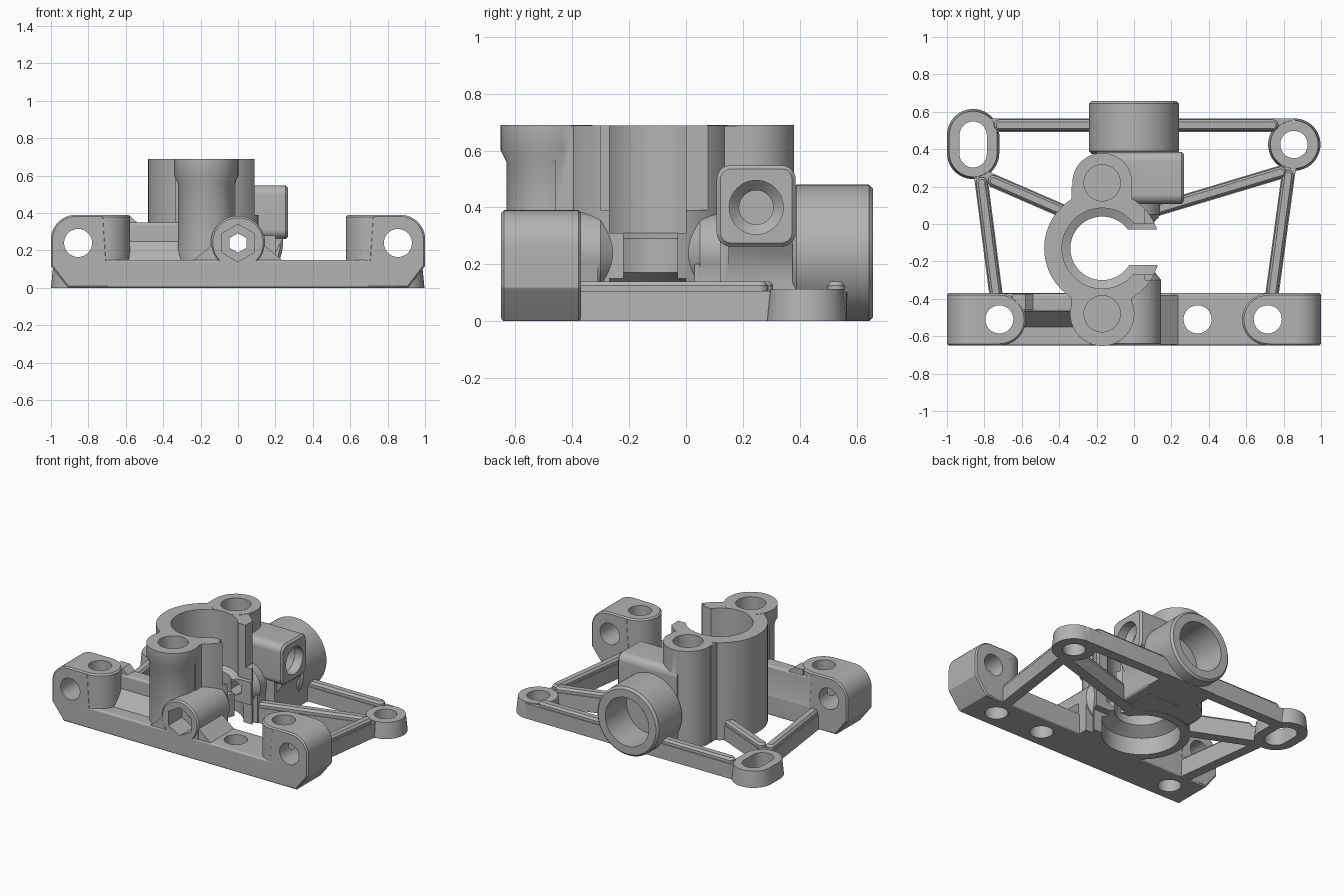
import bpy, bmesh, math
from mathutils import Vector
from mathutils.geometry import convex_hull_2d

cube = bpy.data.objects.get("Cube")
if cube:
    bpy.data.objects.remove(cube, do_unlink=True)

grey = bpy.data.materials.new("plain grey")
grey.use_nodes = True
GREY = (0.45, 0.45, 0.45, 1)
grey.diffuse_color = GREY
grey.node_tree.nodes["Principled BSDF"].inputs["Base Color"].default_value = GREY

AXES = {"z": lambda u, v, w: (u, v, w),
        "y": lambda u, v, w: (u, w, v),
        "x": lambda u, v, w: (w, u, v)}


def loft(name, circles, axis, levels, n=48):
    """Hull around circles (u, v, r), lofted through levels (position, radius change)."""
    rim = []
    for u, v, r in circles:
        for i in range(n if r else 1):
            a = math.pi / 2 + math.tau * i / n
            rim.append((u, v, r, math.cos(a), math.sin(a)))
    order = convex_hull_2d([Vector((u + r * c, v + r * s)) for u, v, r, c, s in rim])
    bm = bmesh.new()
    rings = []
    for w, dr in levels:
        ring = []
        for i in order:
            u, v, r, c, s = rim[i]
            k = r + dr if r else 0
            ring.append(bm.verts.new(AXES[axis](u + k * c, v + k * s, w)))
        rings.append(ring)
    m = len(order)
    for low, high in zip(rings, rings[1:]):
        for i in range(m):
            j = (i + 1) % m
            bm.faces.new((low[i], low[j], high[j], high[i]))
    bm.faces.new(rings[0])
    bm.faces.new(rings[-1])
    bmesh.ops.recalc_face_normals(bm, faces=bm.faces)
    mesh = bpy.data.meshes.new(name)
    bm.to_mesh(mesh)
    bm.free()
    mesh.materials.append(grey)
    ob = bpy.data.objects.new(name, mesh)
    bpy.context.scene.collection.objects.link(ob)
    return ob


def prism(name, circles, axis, lo, hi, bevel=0.0, n=48):
    levels = [(lo, 0), (hi, 0)]
    if bevel:
        levels = [(lo, -bevel), (lo + bevel, 0), (hi - bevel, 0), (hi, -bevel)]
    return loft(name, circles, axis, levels, n)


def rect(u0, u1, v0, v1, r=0.0):
    return [(u, v, r) for u in (u0 + r, u1 - r) for v in (v0 + r, v1 - r)]


solids, cutters = [], []
add, cut = solids.append, cutters.append

# front bar with raised ends
add(prism("front_bar", rect(-0.65, -0.37, 0, 0.15, 0.012), "x", -0.85, 0.85))
for s, side in ((1, "left"), (-1, "right")):
    end = [(s * 0.87, 0.26, 0.13), (s * 0.99, 0.12, 0.01), (s * 0.905, 0.01, 0.01),
           (s * 0.7, 0.01, 0.01), (s * 0.725, 0.38, 0.01)]
    add(prism(side + "_end_block", end, "y", -0.65, -0.37, 0.009))
    add(loft(side + "_end_boss", [(s * 0.717, -0.51, 0.139)], "z",
             [(0.01, 0), (0.38, 0), (0.39, -0.01)]))
    cut(prism("cross_hole", [(s * 0.855, 0.24, 0.075)], "y", -0.8, -0.2))
for x in (-0.72, 0.34, 0.715):
    cut(prism("bar_hole", [(x, -0.51, 0.075)], "z", -0.1, 0.6))

# wall joining the raised end to the column, with a sloped foot
add(prism("wall", rect(-0.47, -0.371, 0.02, 0.35, 0.015), "x", -0.7, -0.2))
add(prism("wall_foot", [(-0.56, 0.14, 0), (-0.54, 0.155, 0), (-0.49, 0.2, 0),
                        (-0.46, 0.26, 0), (-0.42, 0.14, 0)], "x", -0.7, -0.2))
add(prism("wall_ramp", [(-0.65, 0.3, 0), (-0.65, 0.389, 0), (-0.58, 0.388, 0),
                        (-0.54, 0.35, 0), (-0.54, 0.3, 0)], "y", -0.46, -0.375))

# bearing column and its two screw posts
CX, CY = -0.17, -0.13
add(prism("bearing_column", [(CX, CY, 0.31)], "z", 0, 0.688, n=96))
add(loft("front_post", [(CX, -0.48, 0.172)], "z",
         [(0.005, -0.02), (0.56, -0.02), (0.6, 0), (0.69, 0)]))
add(prism("rear_post", [(CX, 0.22, 0.16)], "z", 0.005, 0.69))
add(prism("column_web", rect(CX - 0.165, CX + 0.16, -0.46, 0.2), "z", 0.01, 0.687))
for y in (-0.48, 0.22):
    cut(prism("post_hole", [(CX, y, 0.097)], "z", 0.33, 0.8))
cut(loft("column_bore", [(CX, CY, 0.215)], "z",
         [(-0.1, 0.035), (0.12, 0.035), (0.17, -0.045), (0.29, -0.045),
          (0.31, 0), (0.8, 0)], n=96))

# clamp jaws on the screw axis
add(loft("front_jaw", [(0, 0.24, 0.145)], "y",
         [(-0.65, -0.01), (-0.64, 0), (-0.3, 0), (-0.21, -0.07)]))
add(loft("rear_jaw", [(0, 0.24, 0.14)], "y", [(-0.04, -0.07), (0.05, 0), (0.3, 0)]))
add(prism("front_jaw_base", rect(-0.14, 0.14, 0.002, 0.24), "y", -0.645, -0.31))
add(prism("rear_jaw_base", rect(-0.13, 0.13, 0.002, 0.2), "y", 0.03, 0.3))
for s in (1, -1):
    add(prism("jaw_foot", [(s * 0.1, 0.1, 0), (s * 0.1, 0.26, 0), (s * 0.14, 0.21, 0),
                           (s * 0.18, 0.17, 0), (s * 0.24, 0.145, 0), (s * 0.24, 0.1, 0)],
              "y", -0.643, -0.38))
cut(prism("jaw_gap", rect(-0.1, 0.3, -0.22, -0.03), "z", -0.1, 0.33))
cut(prism("upper_gap", rect(CX, 0.3, -0.27, 0), "z", 0.31, 0.8))
cut(prism("lower_gap", rect(CX, 0.3, -0.27, 0), "z", -0.1, 0.15))
cut(prism("column_trim", rect(0.06, 0.3, -0.3, 0.095), "z", 0.39, 0.8))
cut(prism("nut_pocket", [(0, 0.24, 0.1)], "y", -0.8, -0.5, n=6))
cut(prism("screw_hole", [(0, 0.24, 0.052)], "y", -0.6, 0.5, n=6))

# rear tube and the side lug above its neck
add(prism("tube", [(0, 0.24, 0.24)], "y", 0.375, 0.658, 0.014, n=96))
add(prism("tube_foot", rect(-0.2, 0.2, 0.001, 0.11), "y", 0.38, 0.567))
add(prism("neck", rect(-0.2, 0.2, 0.003, 0.3, 0.02), "y", 0.12, 0.39))
add(loft("side_lug", rect(0.108, 0.386, 0.262, 0.548, 0.05), "x",
         [(-0.2, 0), (0.255, 0), (0.268, -0.013)]))
add(prism("lug_brace", [(0.1, 0.15, 0), (0.2, 0.19, 0), (0.262, 0.3, 0), (0.1, 0.35, 0)],
          "y", 0.15, 0.375))
cut(prism("tube_bore", [(0, 0.24, 0.17)], "y", 0.42, 0.8, n=64))
cut(loft("lug_bore", [(0.247, 0.4, 0.095)], "x",
         [(0, -0.035), (0.17, -0.035), (0.205, 0), (0.4, 0)]))

# mounting ears at the rear corners
EAR = [(0, 0), (0.1, -0.01), (0.112, -0.012)]
add(loft("left_ear", [(0.857, 0.425, 0.14)], "z", EAR))
add(loft("right_ear", [(-0.86, 0.38, 0.14), (-0.86, 0.475, 0.14)], "z", EAR))
cut(prism("ear_hole", [(0.855, 0.425, 0.073)], "z", -0.1, 0.3))
cut(prism("ear_slot", [(-0.86, 0.375, 0.073), (-0.86, 0.475, 0.073)], "z", -0.1, 0.3))

# thin frame struts, each with a narrower ridge on top
STRUTS = {
    "rear_strut": ((-0.8, 0.528), (0.84, 0.528), 0.05, 0.06),
    "right_strut": ((-0.82, 0.26), (-0.735, -0.4), 0.06, 0),
    "left_strut": ((0.83, 0.3), (0.735, -0.4), 0.06, 0),
    "right_brace": ((-0.82, 0.26), (-0.36, 0.06), 0.15, 0),
    "left_brace": ((0.83, 0.29), (0.08, 0.065), 0.06, 0),
}
for name, (a, b, skip_a, skip_b) in STRUTS.items():
    a, b = Vector(a), Vector(b)
    add(prism(name, [(*a, 0.036), (*b, 0.036)], "z", 0.0, 0.106, n=24))
    top = [(*a.lerp(b, skip_a), 0.03), (*a.lerp(b, 1 - skip_b), 0.03)]
    add(loft(name + "_ridge", top, "z", [(0.05, 0), (0.125, 0), (0.14, -0.012)], n=24))


# merge the casting, then drill it
def combine(body, tool, operation):
    mod = body.modifiers.new("combine", "BOOLEAN")
    mod.operation, mod.solver, mod.object = operation, "EXACT", tool
    graph = bpy.context.evaluated_depsgraph_get()
    mesh = bpy.data.meshes.new_from_object(body.evaluated_get(graph))
    body.modifiers.clear()
    body.data = mesh
    bpy.data.objects.remove(tool, do_unlink=True)


body = solids[0]
for part in solids[1:]:
    combine(body, part, "UNION")
for tool in cutters:
    combine(body, tool, "DIFFERENCE")
body.name = "bracket_body"
body.data.materials.clear()
body.data.materials.append(grey)

bpy.ops.object.select_all(action="DESELECT")
body.select_set(True)
bpy.context.view_layer.objects.active = body
bpy.ops.object.shade_smooth_by_angle(angle=math.radians(30))
